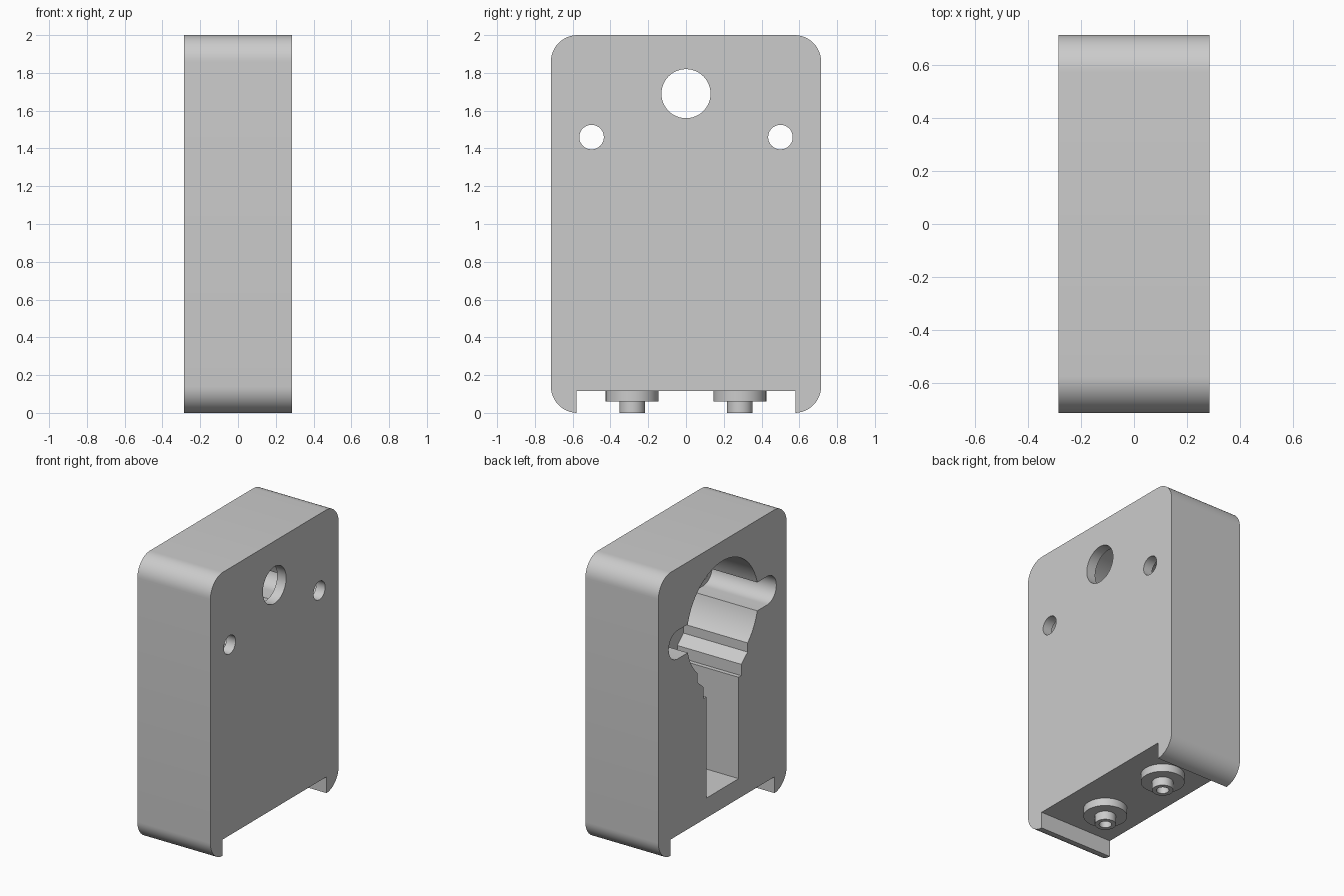
import bpy
import bmesh
from math import sin, cos, asin, pi, radians

cube = bpy.data.objects.get("Cube")
if cube:
    bpy.data.objects.remove(cube, do_unlink=True)

grey = bpy.data.materials.new("light grey")
grey.use_nodes = True
grey.diffuse_color = (0.6, 0.6, 0.6, 1)
grey.node_tree.nodes["Principled BSDF"].inputs["Base Color"].default_value = (0.6, 0.6, 0.6, 1)


def arc(cy, cz, r, start, end, n):
    """Points on an arc in the y-z plane."""
    angles = [start + (end - start) * i / n for i in range(n + 1)]
    return [(cy + r * cos(a), cz + r * sin(a)) for a in angles]


def mirrored(half):
    """Close a right-hand outline, listed from bottom to top, across y = 0."""
    return half + [(-y, z) for y, z in reversed(half) if abs(y) > 1e-5]


def make(name, bm):
    bmesh.ops.recalc_face_normals(bm, faces=bm.faces)
    mesh = bpy.data.meshes.new(name)
    bm.to_mesh(mesh)
    bm.free()
    mesh.materials.append(grey)
    obj = bpy.data.objects.new(name, mesh)
    bpy.context.collection.objects.link(obj)
    return obj


def extrude_x(name, outline, x0, x1):
    bm = bmesh.new()
    face = bm.faces.new([bm.verts.new((x0, y, z)) for y, z in outline])
    new = bmesh.ops.extrude_face_region(bm, geom=[face])["geom"]
    verts = [v for v in new if isinstance(v, bmesh.types.BMVert)]
    bmesh.ops.translate(bm, verts=verts, vec=(x1 - x0, 0, 0))
    return make(name, bm)


def lathe(name, profile, y):
    """Spin a (radius, z) profile around a vertical axis at the given y."""
    bm = bmesh.new()
    verts = [bm.verts.new((r, 0, z)) for r, z in profile]
    edges = [bm.edges.new(pair) for pair in zip(verts, verts[1:])]
    bmesh.ops.spin(bm, geom=verts + edges, cent=(0, 0, 0), axis=(0, 0, 1),
                   angle=2 * pi, steps=48)
    bmesh.ops.remove_doubles(bm, verts=bm.verts, dist=0.0005)
    bmesh.ops.translate(bm, verts=bm.verts, vec=(0, y, 0))
    return make(name, bm)


def cut(target, cutter):
    cutter.hide_render = True
    mod = target.modifiers.new("cut", "BOOLEAN")
    mod.operation = "DIFFERENCE"
    mod.solver = "EXACT"
    mod.object = cutter
    bpy.context.view_layer.objects.active = target
    bpy.ops.object.modifier_apply(modifier=mod.name)
    bpy.data.objects.remove(cutter, do_unlink=True)


def smooth(obj):
    bpy.ops.object.select_all(action="DESELECT")
    obj.select_set(True)
    bpy.context.view_layer.objects.active = obj
    bpy.ops.object.shade_smooth_by_angle(angle=radians(30))


# Rounded housing with a recessed underside between two lips
W, H, R = 0.285, 0.715, 0.14
half = [(0.58, 0.115), (0.58, 0)]
half += arc(H - R, R, R, -pi / 2 + 0.04, 0, 12)
half += arc(H - R, 2 - R, R, 0, pi / 2, 12)
housing = extrude_x("housing", mirrored(half), -W, W)

# Keyhole cavity with two side ears, open on one broad face
cz, big, ear = 1.46, 0.4, 0.1
join = asin(ear / big)
half = [(0.18, 0.255), (0.18, 0.97), (0.21, 0.97), (0.21, 1.05), (0.28, 1.11)]
half += arc(0, cz, big, -0.795, -join, 10)
half += arc(0.5, cz, ear, -pi / 2, pi / 2, 20)
half += arc(0, cz, big, join, pi / 2, 20)
cut(housing, extrude_x("cavity_cutter", mirrored(half), -0.4, 0.215))

# Round holes through the closed face
for y, z, r in ((0, 1.69, 0.13), (0.5, cz, 0.065), (-0.5, cz, 0.065)):
    cut(housing, extrude_x("hole_cutter", arc(y, z, r, 0, 2 * pi, 48)[:-1], 0.1, 0.4))
smooth(housing)

# Flanged hollow pegs under the housing
peg = [(0, 0.09), (0.04, 0.09), (0.04, 0), (0.068, 0), (0.068, 0.06),
       (0.14, 0.06), (0.14, 0.116)]
for side, y in (("front", -0.285), ("back", 0.285)):
    smooth(lathe(side + "_peg", peg, y))
